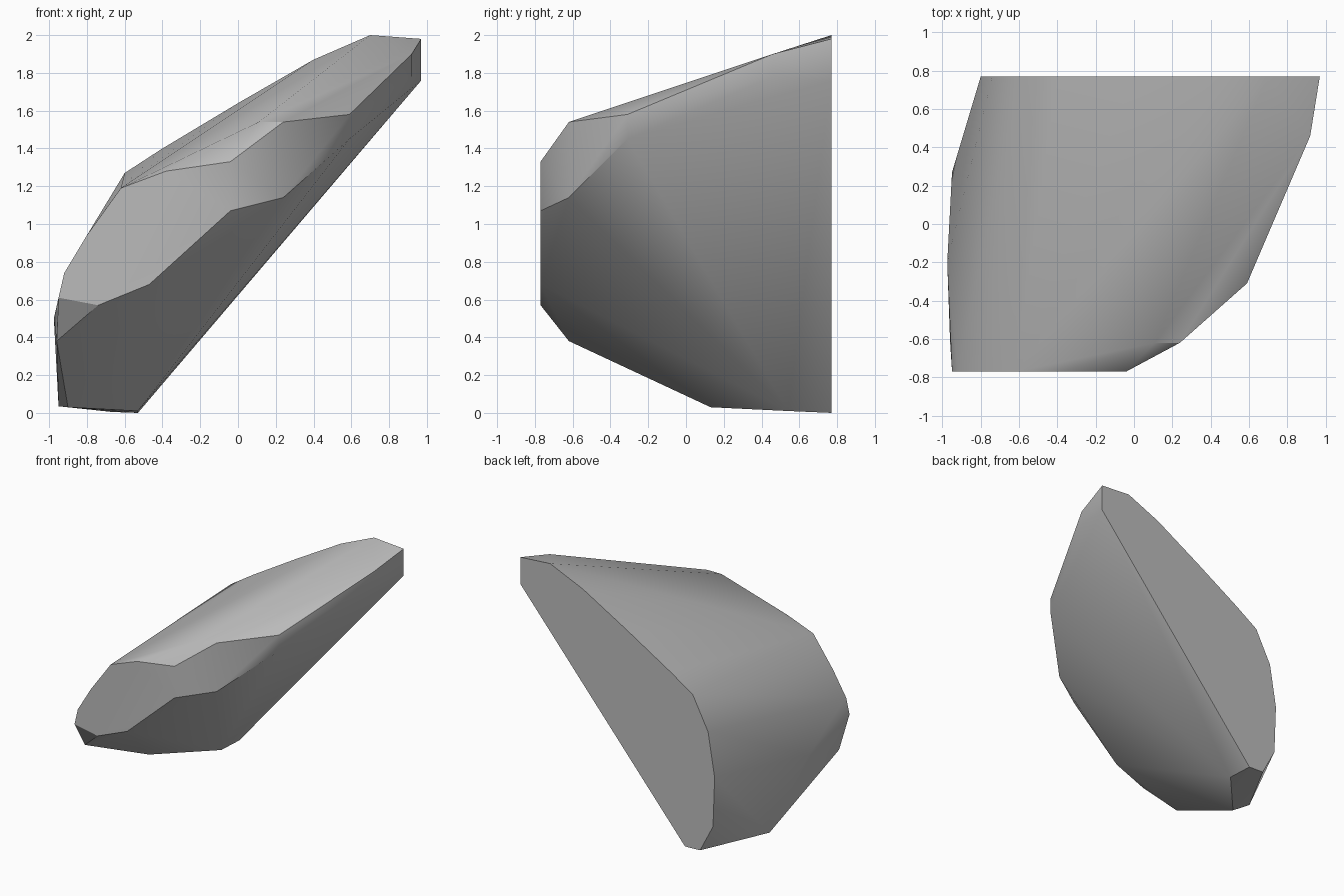
import bpy
import bmesh
import math

cube = bpy.data.objects.get("Cube")
if cube:
    bpy.data.objects.remove(cube, do_unlink=True)

# Stone colour
stone = bpy.data.materials.new("stone grey")
stone.use_nodes = True
colour = (0.5, 0.5, 0.5, 1.0)
stone.diffuse_color = colour
bsdf = next(n for n in stone.node_tree.nodes if n.type == 'BSDF_PRINCIPLED')
bsdf.inputs["Base Color"].default_value = colour
bsdf.inputs["Roughness"].default_value = 0.9

# Outlines of the chipped rock at each depth: y -> (x, z) corners
slices = {
    # flat back face
    0.77: [(-0.53, 0.0), (0.97, 1.76), (0.97, 1.98), (0.70, 2.0), (0.40, 1.87),
           (0.0, 1.64), (-0.40, 1.40), (-0.60, 1.27), (-0.74, 1.0),
           (-0.80, 0.64), (-0.785, 0.23), (-0.667, 0.005)],
    # foot and side corners
    0.54: [(-0.53, 0.01)],
    0.46: [(0.92, 1.78), (0.92, 1.90)],
    0.27: [(-0.95, 0.035)],
    0.13: [(-0.90, 0.03)],
    -0.20: [(-0.975, 0.5)],
    # shoulder
    -0.31: [(0.59, 1.45), (0.59, 1.58)],
    -0.62: [(0.11, 1.54), (0.24, 1.54), (0.24, 1.14), (-0.96, 0.38)],
    # flat front face
    -0.77: [(-0.62, 1.19), (-0.38, 1.28), (-0.04, 1.33), (-0.04, 1.07),
            (-0.47, 0.68), (-0.74, 0.57), (-0.95, 0.61), (-0.92, 0.74),
            (-0.80, 0.94)],
}

# Wrap the outlines in one chipped solid
bm = bmesh.new()
for y, corners in slices.items():
    for x, z in corners:
        bm.verts.new((x, y, z))
hull = bmesh.ops.convex_hull(bm, input=bm.verts[:])
bmesh.ops.delete(bm, geom=[v for v in bm.verts if not v.link_faces], context='VERTS')
bmesh.ops.dissolve_limit(bm, angle_limit=math.radians(1.0),
                         verts=bm.verts[:], edges=bm.edges[:])
bmesh.ops.recalc_face_normals(bm, faces=bm.faces[:])
mesh = bpy.data.meshes.new("rock")
bm.to_mesh(mesh)
bm.free()
mesh.materials.append(stone)

rock = bpy.data.objects.new("rock", mesh)
bpy.context.collection.objects.link(rock)
bpy.ops.object.select_all(action='DESELECT')
rock.select_set(True)
bpy.context.view_layer.objects.active = rock
bpy.ops.object.shade_smooth_by_angle(angle=math.radians(32))
